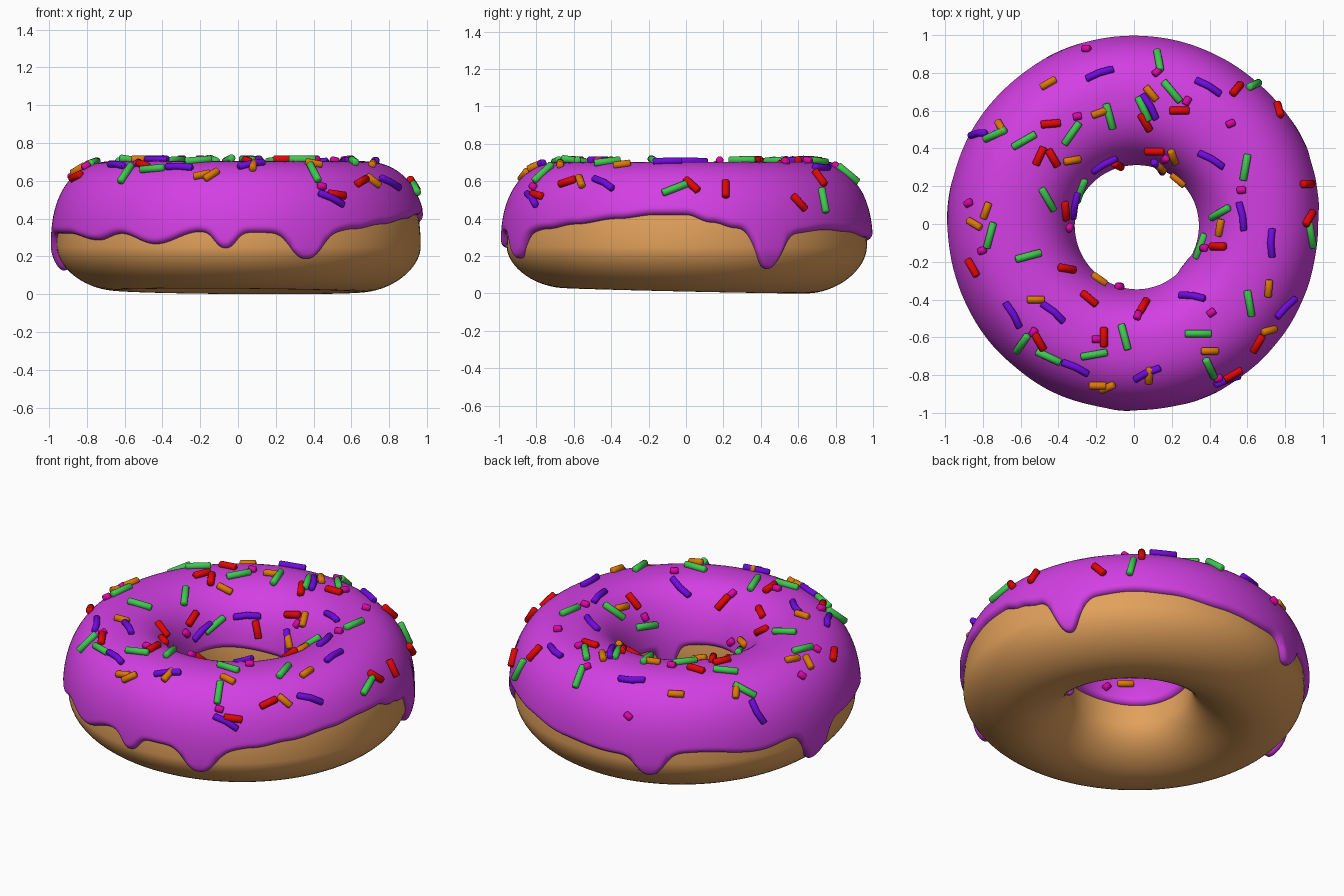
import bpy, bmesh, math
from mathutils import Vector, Matrix
from mathutils.bvhtree import BVHTree

if "Cube" in bpy.data.objects:
    bpy.data.objects.remove(bpy.data.objects["Cube"])

ZC, TOP, N = 0.25, 0.422, 2.4     # widest height, height above it, squareness


def material(name, rgb):
    m = bpy.data.materials.new(name)
    m.diffuse_color = (*rgb, 1)
    m.use_nodes = True
    m.node_tree.nodes["Principled BSDF"].inputs["Base Color"].default_value = m.diffuse_color
    return m


def finish(bm, name, mat, angle=None):
    bmesh.ops.recalc_face_normals(bm, faces=bm.faces)
    me = bpy.data.meshes.new(name)
    bm.to_mesh(me)
    bm.free()
    ob = bpy.data.objects.new(name, me)
    bpy.context.collection.objects.link(ob)
    me.materials.append(mat)
    bpy.ops.object.select_all(action='DESELECT')
    ob.select_set(True)
    bpy.context.view_layer.objects.active = ob
    if angle:
        bpy.ops.object.shade_smooth_by_angle(angle=math.radians(angle))
    else:
        bpy.ops.object.shade_smooth()
    return ob


# Ring cross-section: boxy rounded top, rounder base that rests slightly tilted
def section(t, az):
    c, s = math.cos(t), math.sin(t)
    e = 2 / N if s > 0 else 1.1
    half = 0.307 + 0.006 * (1 + math.cos(az - math.radians(45))) if c > 0 else 0.30
    r = 0.65 + half * math.copysign(abs(c) ** e, c)
    low = 0.235 + 0.015 * math.cos(az - math.radians(72))
    z = ZC + (TOP * s ** e if s > 0 else -low * abs(s) ** e)
    return r, z


def normal(t, az):
    a, b = section(t - 0.01, az), section(t + 0.01, az)
    d = Vector((b[1] - a[1], a[0] - b[0]))
    return d.normalized()


def place(r, z, az):
    k = min(1, max(0, (0.65 - r) / 0.3))      # hole sits a touch off centre
    k = k * k * (3 - 2 * k)
    return (r * math.cos(az) + 0.015 * k, r * math.sin(az) - 0.015 * k, z)


def height_to_angle(z):
    if z > ZC:
        return math.asin(min(1, (z - ZC) / TOP) ** (N / 2))
    return -math.asin(min(1, (ZC - z) / 0.235) ** (1 / 1.1))


def grid(rings, closed):
    bm = bmesh.new()
    vs = [[bm.verts.new(p) for p in ring] for ring in rings]
    n, m = len(vs), len(vs[0])
    for i in range(n):
        a, b = vs[i], vs[(i + 1) % n]
        for j in range(m if closed else m - 1):
            k = (j + 1) % m
            bm.faces.new((a[j], b[j], b[k], a[k]))
    return bm


# Dough ring
rings = []
for i in range(128):
    az = 2 * math.pi * i / 128
    rings.append([place(*section(2 * math.pi * j / 64, az), az) for j in range(64)])
finish(grid(rings, True), "dough_ring", material("golden dough", (0.76, 0.355, 0.105)))

# Icing edge: wavy outline (degrees, height) plus drips (degrees, drop, width)
EDGE = [(-180, .32), (-157, .32), (-140, .285), (-130, .32), (-117, .265), (-102, .33),
        (-80, .325), (-62, .32), (-50, .345), (-38, .37), (-22, .40), (-10, .42), (0, .42),
        (8, .38), (16, .35), (35, .32), (50, .34), (62, .33), (80, .30), (100, .28),
        (130, .32), (150, .29), (165, .32), (180, .32)]
DRIPS = [(-68, .135, 6.5), (-94, .085, 4.2), (27, .19, 5.8), (113, .12, 6), (174, .19, 6.5)]


def drop(deg, drips):
    return sum(h * math.exp(-abs(((deg - c + 180) % 360 - 180) / w) ** 2.6)
               for c, h, w in drips)


def outer_edge(deg):
    deg = (deg + 180) % 360 - 180
    for (a, za), (b, zb) in zip(EDGE, EDGE[1:]):
        if a <= deg <= b:
            k = (1 - math.cos(math.pi * (deg - a) / (b - a))) / 2
            return za + (zb - za) * k - drop(deg, DRIPS)


def inner_edge(deg):
    a = math.radians(deg)
    return 0.365 + 0.012 * math.sin(3 * a) - drop(deg, [(-38, .14, 10)])


# Icing shell: follows the dough, rounded off into it along both edges
THICK, ROUND, STEPS, AZ = 0.032, 0.034, 60, 480
rings = []
for i in range(AZ):
    deg = 360 * i / AZ
    az = math.radians(deg)
    t0 = height_to_angle(outer_edge(deg))
    t1 = math.pi - height_to_angle(inner_edge(deg))
    run = math.radians(1)
    slope = [(f(deg + .5) - f(deg - .5)) / (r * run)
             for f, r in ((outer_edge, 0.96), (inner_edge, 0.35))]
    wide = [ROUND * math.sqrt(1 + s * s) for s in slope]
    ts = [t0 + (t1 - t0) * (1 - math.cos(math.pi * j / STEPS)) / 2 for j in range(STEPS + 1)]
    pts = [Vector(section(t, az)) for t in ts]
    run = [0]
    for a, b in zip(pts, pts[1:]):
        run.append(run[-1] + (b - a).length)
    ring = []
    for p, t, d in zip(pts, ts, run):
        k = min(1, d / wide[0], (run[-1] - d) / wide[1])
        off = -0.005 + (THICK + 0.005) * math.sqrt(max(0, 1 - (1 - k) ** 2))
        q = p + normal(t, az) * off
        ring.append(place(q.x, q.y, az))
    rings.append(ring)
icing = finish(grid(rings, False), "icing", material("violet icing", (0.65, 0.05, 0.77)))
surface = BVHTree.FromPolygons([v.co.copy() for v in icing.data.vertices],
                               [tuple(p.vertices) for p in icing.data.polygons])


# Sprinkles: small rods laid on the icing at (x, y, heading)
def sprinkles(name, mat, length, radius, spots, bend=0.0):
    bm = bmesh.new()
    for x, y, heading in spots:
        hit, n, _, _ = surface.ray_cast(Vector((x, y, 2)), Vector((0, 0, -1)))
        if hit is None:
            continue
        if n.z < 0:
            n = -n
        h = math.radians(heading)
        d = Vector((math.cos(h), math.sin(h), 0))
        d.z = -(n.x * d.x + n.y * d.y) / max(n.z, 0.15)
        d = (d - n * d.dot(n)).normalized()
        side = n.cross(d)
        frame = Matrix((d, side, n)).transposed()
        hl, b = length / 2, 0.005
        stations = [(-hl, radius - b), (-hl + b, radius), (0, radius), (hl - b, radius), (hl, radius - b)]
        loops = []
        for px, r in stations:
            sway = bend * (1 - (px / hl) ** 2)
            loops.append([bm.verts.new(hit + n * 0.010 + frame @ Vector(
                (px, sway + r * math.cos(a), r * math.sin(a))))
                for a in (math.tau * k / 12 for k in range(12))])
        for a, c in zip(loops, loops[1:]):
            for k in range(12):
                bm.faces.new((a[k], a[(k + 1) % 12], c[(k + 1) % 12], c[k]))
        bm.faces.new(loops[0])
        bm.faces.new(loops[-1])
    finish(bm, name, mat, 50)


sprinkles("green_sprinkles", material("green", (0.05, 0.58, 0.08)), 0.142, 0.020, [
    (.13, .86, 100), (.20, .70, 130), (-.13, .57, 105), (.05, .61, -65), (.63, .73, 25),
    (-.33, .48, 55), (-.58, .44, 30), (-.73, .47, 25), (.59, .30, 80), (-.46, .13, -60),
    (.46, .06, 30), (-.76, -.06, 75), (-.56, -.17, 15), (.36, -.12, 70), (.93, -.06, -80),
    (.61, -.42, -80), (.34, -.58, 0), (-.05, -.60, -75), (-.21, -.69, 10), (-.45, -.70, -25),
    (-.59, -.63, 55), (.40, -.76, -65), (-.29, .18, 70)])
sprinkles("purple_sprinkles", material("purple", (0.165, 0.003, 0.75)), 0.155, 0.019, [
    (-.18, .79, 20), (.39, .72, -30), (.08, .62, -60), (-.82, .47, 10), (.41, .34, -30),
    (.57, .04, -80), (.73, -.10, 90), (.31, -.39, -8), (.80, -.44, 45), (-.43, -.47, -40),
    (-.64, -.48, -60), (-.31, -.76, -25), (.07, -.79, 25), (.49, -.82, 20), (-.16, .32, 30),
    (.13, .31, -50), (-.32, .10, 80)], bend=0.008)
sprinkles("red_sprinkles", material("red", (0.75, 0.002, 0.002)), 0.105, 0.021, [
    (.54, .71, 50), (.76, .60, -75), (.24, .60, 0), (-.44, .53, 5), (.06, .54, -60),
    (-.50, .36, 65), (-.43, .35, -60), (.11, .39, 0), (-.09, .32, -30), (.91, .21, 0),
    (.92, .03, 60), (-.37, .07, -85), (.45, -.12, 0), (-.85, -.23, -60), (-.36, -.24, -10),
    (-.24, -.40, -40), (.05, -.44, 60), (-.16, -.60, 90), (-.50, -.62, -60), (.65, -.63, 60),
    (.52, -.79, 30)])
sprinkles("orange_sprinkles", material("orange", (0.72, 0.19, 0.002)), 0.092, 0.020, [
    (-.45, .74, 30), (.09, .69, -50), (-.18, .59, 20), (-.70, .51, -60), (-.33, .34, 10),
    (.21, .36, -70), (.14, .31, -40), (.24, .24, -40), (-.78, .07, 70), (-.84, 0, -30),
    (.46, -.02, 80), (-.19, -.30, -35), (.71, -.34, 85), (-.52, -.40, 0), (.71, -.56, 15),
    (.40, -.67, 0), (-.19, -.85, 0), (-.14, -.86, 25), (.08, -.80, 85)])
sprinkles("pink_sprinkles", material("hot pink", (0.72, 0.002, 0.38)), 0.046, 0.020, [
    (-.25, .92, 0), (.12, .80, 40), (-.30, .57, 10), (.28, .65, 60), (.51, .53, 25),
    (.17, .35, 50), (.57, .18, 5), (-.87, .11, 30), (-.35, -.02, 60), (-.80, -.14, 20),
    (-.22, -.21, 50), (.38, -.13, 0), (-.08, -.34, 0), (.41, -.47, 35), (.02, -.49, 70),
    (-.20, -.61, 0), (-.53, -.57, 60), (.44, -.81, 20)])
